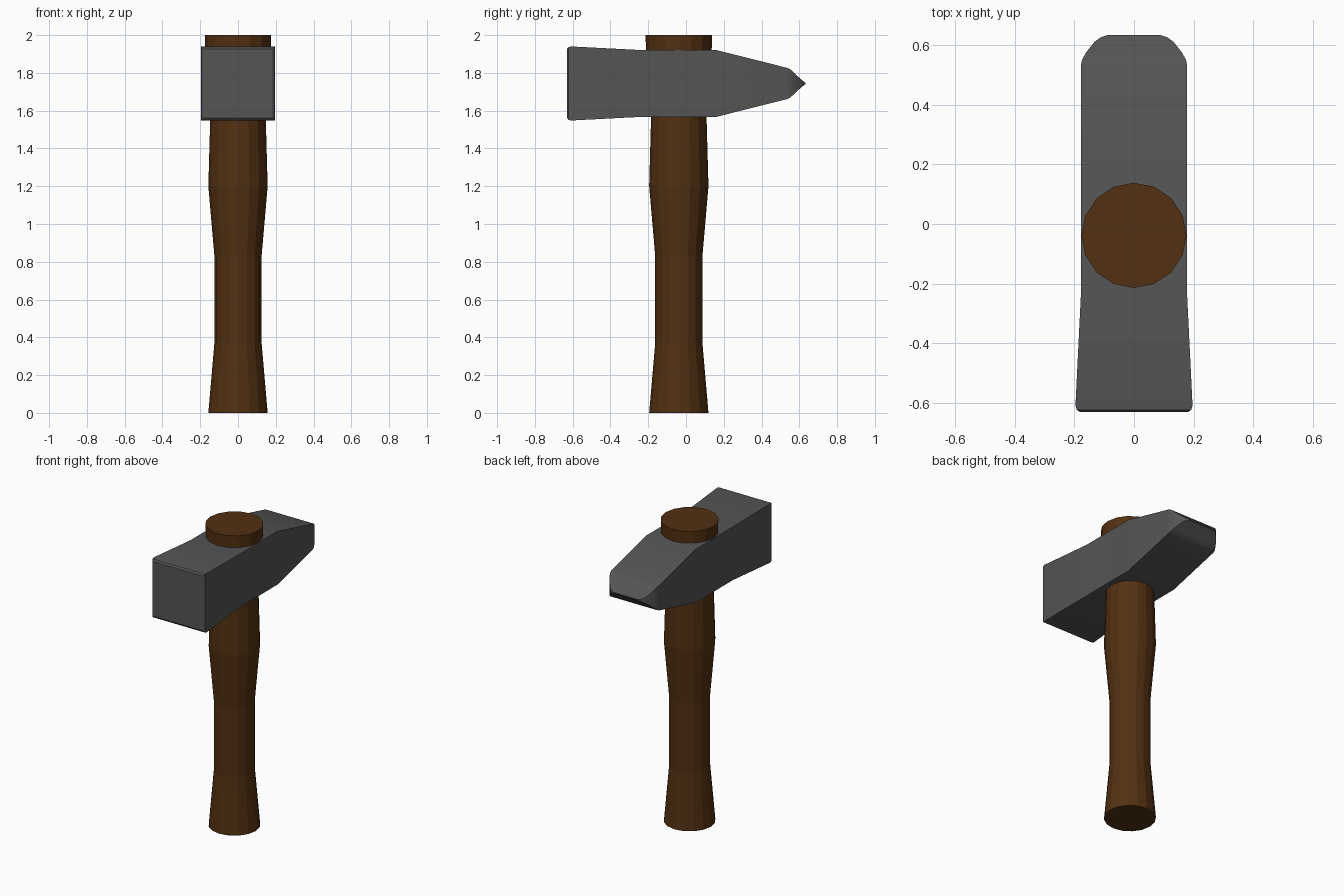
import bpy, bmesh
from math import cos, sin, pi, radians

if "Cube" in bpy.data.objects:
    bpy.data.objects.remove(bpy.data.objects["Cube"])

def loft(name, rings, color, angle):
    """Skin a list of equal-length rings and cap both ends."""
    bm = bmesh.new()
    rows = [[bm.verts.new(p) for p in ring] for ring in rings]
    n = len(rows[0])
    for a, b in zip(rows, rows[1:]):
        for i in range(n):
            j = (i + 1) % n
            bm.faces.new((a[i], a[j], b[j], b[i]))
    bm.faces.new(rows[0])
    bm.faces.new(rows[-1])
    bmesh.ops.recalc_face_normals(bm, faces=bm.faces)
    mesh = bpy.data.meshes.new(name)
    bm.to_mesh(mesh)
    bm.free()
    obj = bpy.data.objects.new(name, mesh)
    bpy.context.collection.objects.link(obj)
    mat = bpy.data.materials.new(name + "_colour")
    mat.diffuse_color = (*color, 1)
    mat.use_nodes = True
    mat.node_tree.nodes["Principled BSDF"].inputs["Base Color"].default_value = mat.diffuse_color
    mesh.materials.append(mat)
    if angle:
        bpy.ops.object.select_all(action='DESELECT')
        obj.select_set(True)
        bpy.context.view_layer.objects.active = obj
        bpy.ops.object.shade_smooth_by_angle(angle=radians(angle))
    return obj

# Wooden handle: 16-sided turned profile (radius, height)
SIDES, CY = 16, -0.038
profile = [(0.157, 0), (0.125, 0.37), (0.125, 0.83), (0.157, 1.2),
           (0.147, 1.56), (0.174, 1.92), (0.176, 2.0)]
loft("handle",
     [[(r * cos(2 * pi * i / SIDES), CY + r * sin(2 * pi * i / SIDES), z)
       for i in range(SIDES)] for r, z in profile],
     (0.085, 0.03, 0.006), 0)

# Steel head: rectangular sections along y (y, half width, half height)
CZ = 1.744
sections = [(-0.630, 0.180, 0.182), (-0.622, 0.192, 0.193), (-0.607, 0.196, 0.196),
            (-0.24, 0.178, 0.177), (0.16, 0.178, 0.177),
            (0.53, 0.178, 0.084), (0.55, 0.174, 0.077), (0.575, 0.160, 0.053),
            (0.61, 0.132, 0.021), (0.625, 0.112, 0.009), (0.633, 0.088, 0.003)]
loft("hammer_head",
     [[(sx * w, y, CZ + sz * h) for sx, sz in ((1, 1), (-1, 1), (-1, -1), (1, -1))]
      for y, w, h in sections],
     (0.09, 0.09, 0.09), 30)
